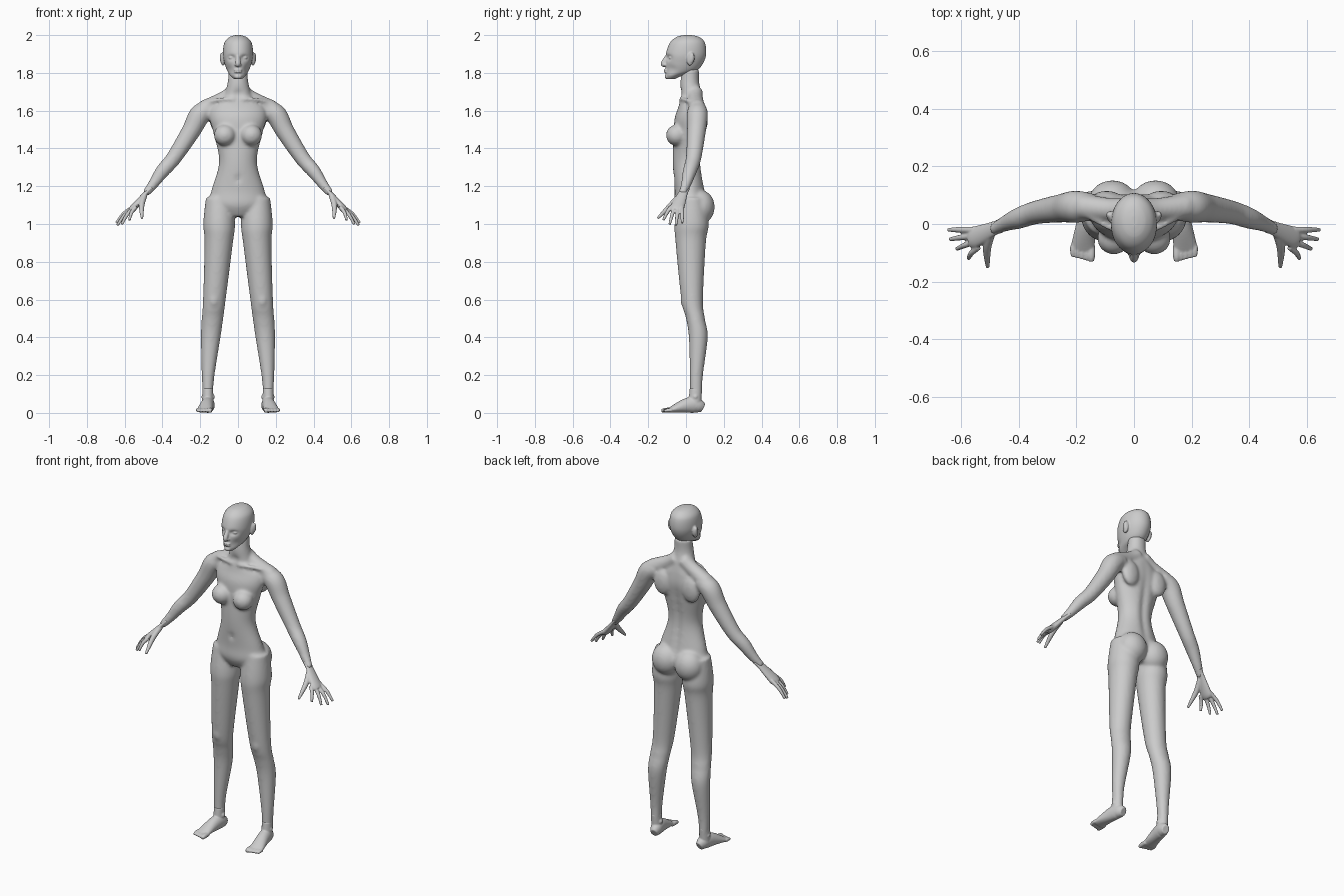
import bpy, bmesh, math
from mathutils import Vector, Matrix

cube = bpy.data.objects.get("Cube")
if cube:
    bpy.data.objects.remove(cube)

GREY = (0.6, 0.6, 0.6, 1)
skin = bpy.data.materials.new("plain grey")
skin.use_nodes = True
skin.diffuse_color = GREY
skin.node_tree.nodes["Principled BSDF"].inputs["Base Color"].default_value = GREY

SIDES = (1, -1)
Y_AXIS = Vector((0, 1, 0))
Z_AXIS = Vector((0, 0, 1))


def spline(points, steps=8):
    """Smooth curve through points of any dimension."""
    last = len(points) - 1
    curve = []
    for i in range(last):
        near = [points[max(0, min(last, i + k))] for k in (-1, 0, 1, 2)]
        for step in range(steps):
            t = step / steps
            curve.append([b + t / 2 * (c - a + t * (2 * a - 5 * b + 4 * c - d
                          + t * (3 * (b - c) + d - a))) for a, b, c, d in zip(*near)])
    return curve + [list(points[-1])]


def tube(bm, points, side=1, across=None, segments=32):
    """Skin ellipses (x, y, z, width, depth); rings lie level unless across is given."""
    path = spline(points)
    centres = [Vector(p[:3]) for p in path]
    last = len(path) - 1
    rings = []
    for i, centre in enumerate(centres):
        u, v = Vector((1, 0, 0)), Y_AXIS
        if across:
            tangent = (centres[min(i + 1, last)] - centres[max(i - 1, 0)]).normalized()
            v = (across - tangent * across.dot(tangent)).normalized()
            u = v.cross(tangent)
        ring = []
        for k in range(segments):
            angle = math.tau * k / segments
            spot = centre + u * path[i][3] * math.cos(angle) + v * path[i][4] * math.sin(angle)
            spot.x *= side
            ring.append(bm.verts.new(spot))
        rings.append(ring)
    for lower, upper in zip(rings, rings[1:]):
        for k in range(segments):
            j = (k + 1) % segments
            bm.faces.new((lower[k], lower[j], upper[j], upper[k]))
    bm.faces.new(rings[0])
    bm.faces.new(rings[-1])


def rod(bm, points, side=1, across=Y_AXIS, flat=1.0):
    """Tube along a limb from points (x, y, z, radius)."""
    tube(bm, [(x, y, z, r * flat, r) for x, y, z, r in points], side, across)


def stack(bm, rows, side=1, middle=lambda z: 0):
    """Level slices from rows (height, half width, front, back)."""
    tube(bm, [(middle(z), (front + back) / 2, z, width, (back - front) / 2)
              for z, width, front, back in rows], side, segments=64)


def blob(bm, centre, radii, side=1, tilt=0):
    """Ellipsoid, optionally tilted about x."""
    x, y, z = centre
    place = (Matrix.Translation((x * side, y, z)) @ Matrix.Rotation(tilt, 4, 'X')
             @ Matrix.Diagonal((*radii, 1)))
    bmesh.ops.create_uvsphere(bm, u_segments=32, v_segments=20, radius=1, matrix=place)


def dent(bm, centre, radii, push):
    """Push the surface along y with a soft falloff."""
    for vert in bm.verts:
        distance = sum(((a - b) / r) ** 2 for a, b, r in zip(vert.co, centre, radii))
        vert.co.y += push * math.exp(-distance)


def finish(bm, name, voxel, iterations):
    """Fuse the pieces into one soft skin."""
    bmesh.ops.recalc_face_normals(bm, faces=bm.faces)
    mesh = bpy.data.meshes.new(name)
    bm.to_mesh(mesh)
    bm.free()
    mesh.materials.append(skin)
    part = bpy.data.objects.new(name, mesh)
    bpy.context.collection.objects.link(part)
    fuse = part.modifiers.new("fuse", 'REMESH')
    fuse.mode = 'VOXEL'
    fuse.voxel_size = voxel
    fuse.use_smooth_shade = True
    soften = part.modifiers.new("soften", 'SMOOTH')
    soften.factor = 0.5
    soften.iterations = iterations


def leg_middle(z):
    """The leg leans outward from hip to ankle."""
    t = max(0, min(1, (1 - z) / 0.9))
    return 0.1 + 0.06 * t * t * (3 - 2 * t)


# Torso and neck
body = bmesh.new()
stack(body, [(1.04, .08, -.03, .08), (1.1, .155, -.06, .12), (1.18, .14, -.06, .1),
             (1.33, .1, -.07, .08), (1.48, .13, -.065, .095), (1.56, .15, -.06, .105),
             (1.62, .14, -.04, .1), (1.67, .08, -.03, .09), (1.75, .055, -.03, .07),
             (1.82, .05, -.02, .07)])
dent(body, (0, .1, 1.35), (.02, .05, .2), -.014)      # spine groove
dent(body, (0, -.06, 1.24), (.012, .03, .014), .014)  # navel
dent(body, (0, -.03, 1.69), (.02, .04, .02), .012)    # throat hollow

for side in SIDES:
    # Trapezius and collarbone run out to the shoulder
    rod(body, [(.02, .05, 1.7, .04), (.08, .05, 1.66, .04), (.18, .06, 1.61, .045)], side)
    rod(body, [(.02, -.03, 1.66, .01), (.09, -.01, 1.66, .01), (.18, .04, 1.64, .01)], side)
    # Shoulder blade, bust, buttock
    blob(body, (.095, .085, 1.55), (.055, .03, .075), side)
    blob(body, (.07, -.05, 1.47), (.058, .056, .056), side, tilt=-.3)
    blob(body, (.075, .075, 1.09), (.084, .077, .09), side)
    # Arm
    rod(body, [(.14, .06, 1.61, .045), (.2, .06, 1.58, .056), (.25, .055, 1.49, .05),
               (.34, .04, 1.35, .041), (.4, .02, 1.28, .037), (.45, 0, 1.21, .027),
               (.49, -.02, 1.16, .02)], side)
    # Leg and kneecap
    stack(body, [(1.14, .07, -.04, .1), (1, .084, -.06, .12), (.9, .075, -.055, .105),
                 (.6, .06, -.025, .09), (.5, .057, 0, .1), (.4, .052, .015, .115),
                 (.2, .034, .02, .09), (.1, .028, .02, .085), (.04, .028, .01, .08)],
          side, leg_middle)
    blob(body, (.128, 0, .6), (.03, .03, .05), side)
finish(body, "body", voxel=.008, iterations=10)

# Head
head = bmesh.new()
stack(head, [(1.767, .02, -.1, -.06), (1.785, .04, -.107, -.02), (1.81, .056, -.107, .055),
             (1.85, .071, -.108, .09), (1.9, .08, -.107, .107), (1.96, .072, -.085, .1),
             (1.99, .044, -.05, .07), (2, .012, -.01, .03)])
for side in SIDES:
    dent(head, (side * .034, -.1, 1.88), (.022, .04, .014), .016)  # eye socket
    dent(head, (side * .05, -.08, 1.82), (.02, .04, .02), .008)    # cheek hollow
    blob(head, (.034, -.078, 1.88), (.016, .014, .009), side)      # eyelid
    blob(head, (.011, -.11, 1.843), (.008, .012, .007), side)      # nostril
    blob(head, (.08, .025, 1.874), (.012, .02, .036), side, tilt=-.15)  # ear
    blob(head, (.09, .03, 1.88), (.006, .013, .026), side, tilt=-.15)   # ear rim
rod(head, [(0, -.095, 1.895, .01), (0, -.12, 1.85, .014), (0, -.11, 1.84, .01)])  # nose
for z in (1.805, 1.816):                                           # lips
    blob(head, (0, -.105, z), (.022, .013, .005))
blob(head, (0, -.1, 1.78), (.02, .013, .013))                      # chin
finish(head, "head", voxel=.004, iterations=5)

# Hands: palm, four fanned fingers, thumb
hands = bmesh.new()
first_root, last_root = Vector((.555, -.02, 1.09)), Vector((.54, -.08, 1.09))
first_tip, last_tip = Vector((.645, -.02, 1.005)), Vector((.575, -.12, 1.02))
for side in SIDES:
    rod(hands, [(.46, -.005, 1.19, .027), (.485, -.015, 1.165, .025),
                (.55, -.045, 1.09, .037), (.57, -.05, 1.07, .03)], side, flat=.5)
    for finger in range(4):
        t = finger / 3
        arc = .02 * math.sin(math.pi * t)
        root = first_root.lerp(last_root, t)
        tip = first_tip.lerp(last_tip, t) + Vector((arc, 0, -arc))
        knuckle = root.lerp(tip, .5) + Vector((.006, 0, .006))
        rod(hands, [(*root, .011), (*knuckle, .01), (*tip, .007)], side)
    rod(hands, [(.495, -.03, 1.15, .015), (.51, -.08, 1.1, .015),
                (.508, -.15, 1.03, .007)], side, across=Z_AXIS)
finish(hands, "hands", voxel=.004, iterations=3)

# Feet: wedge with its sole on the ground, ankle, toes
feet = bmesh.new()
for side in SIDES:
    wedge = [(.09, .02, .025), (.07, .03, .035), (.04, .034, .043), (-.01, .036, .036),
             (-.09, .042, .013)]
    tube(feet, [(.165 - y / 6, y, height, width, height) for y, width, height in wedge],
         side, across=Z_AXIS)
    stack(feet, [(.13, .028, .02, .085), (.03, .03, .01, .08)], side, leg_middle)
    for edge in SIDES:
        blob(feet, (.158 + .025 * edge, .05, .085), (.01, .014, .014), side)
    for toe in range(5):
        x = .148 + .016 * toe
        size = .01 if toe else .013
        end = -.13 + .004 * toe
        rod(feet, [(x, -.075, .015, size), (x, end + .02, .014, size),
                   (x, end, .01, size * .7)], side, across=Z_AXIS)
finish(feet, "feet", voxel=.004, iterations=3)
